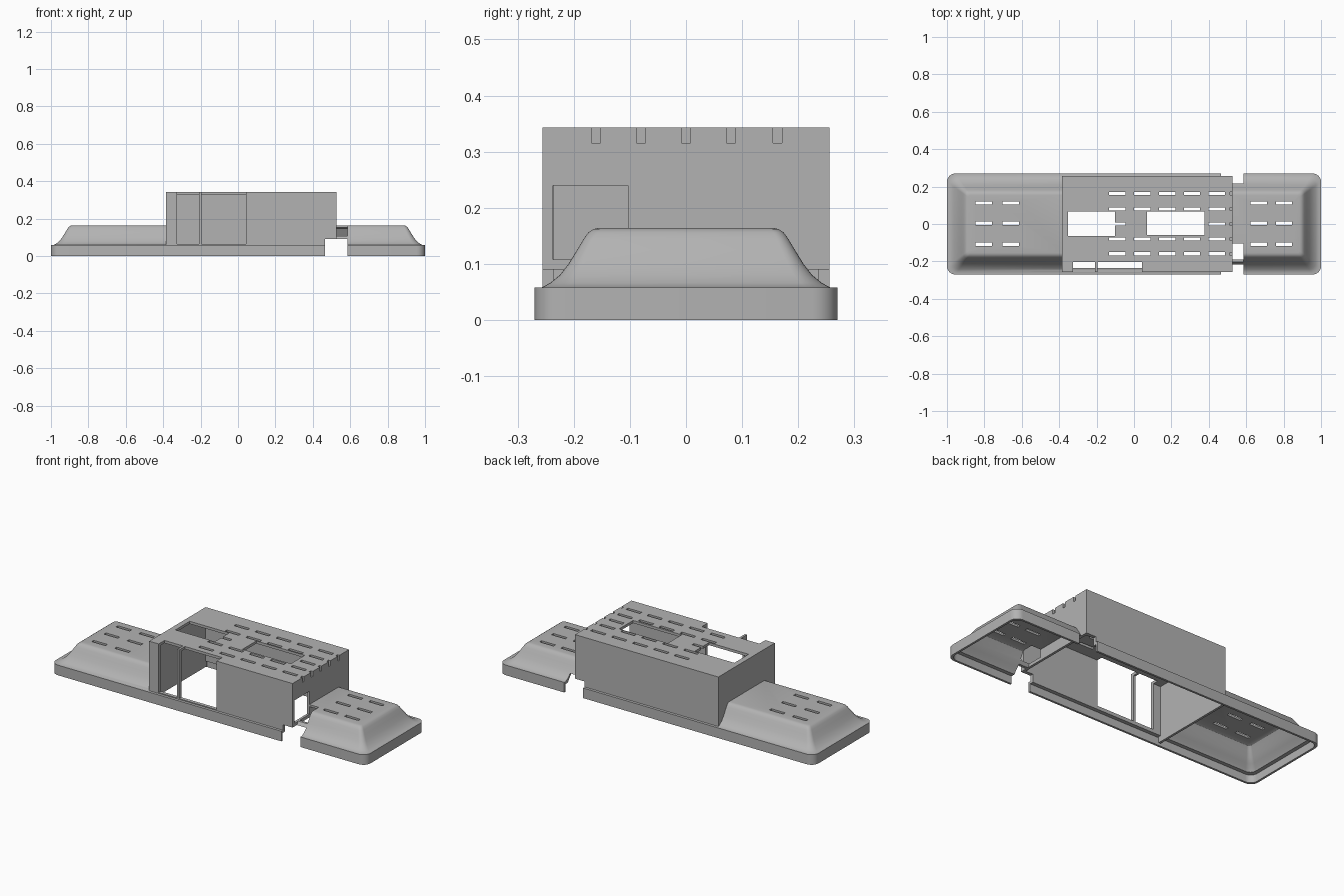
import bpy, bmesh, math

old = bpy.data.objects.get("Cube")
if old:
    bpy.data.objects.remove(old, do_unlink=True)

grey = bpy.data.materials.new("plain grey")
grey.use_nodes = True
GREY = (0.45, 0.45, 0.45, 1)
grey.diffuse_color = GREY
grey.node_tree.nodes["Principled BSDF"].inputs["Base Color"].default_value = GREY


def finish(bm, name):
    bmesh.ops.recalc_face_normals(bm, faces=bm.faces)
    mesh = bpy.data.meshes.new(name)
    bm.to_mesh(mesh)
    bm.free()
    mesh.materials.append(grey)
    ob = bpy.data.objects.new(name, mesh)
    bpy.context.collection.objects.link(ob)
    return ob


def boxes(name, bounds):
    """One object made of boxes, each given as x0, x1, y0, y1, z0, z1."""
    bm = bmesh.new()
    for x0, x1, y0, y1, z0, z1 in bounds:
        for v in bmesh.ops.create_cube(bm, size=1)["verts"]:
            v.co = (x1 if v.co.x > 0 else x0,
                    y1 if v.co.y > 0 else y0,
                    z1 if v.co.z > 0 else z0)
    return finish(bm, name)


def ring(inset, z):
    """Rounded rectangle outline, inset from the overall footprint."""
    r = 0.045 - 0.28 * inset
    hx, hy = 1 - inset - r, 0.27 - inset - r
    corners = ((hx, hy), (-hx, hy), (-hx, -hy), (hx, -hy))
    return [(cx + r * math.cos(a), cy + r * math.sin(a), z)
            for q, (cx, cy) in enumerate(corners)
            for a in [math.pi / 2 * (q + i / 6) for i in range(7)]]


def loft(name, profile):
    bm = bmesh.new()
    rows = [[bm.verts.new(p) for p in ring(*step)] for step in profile]
    n = len(rows[0])
    for low, high in zip(rows, rows[1:]):
        for i in range(n):
            j = (i + 1) % n
            bm.faces.new((low[i], low[j], high[j], high[i]))
    bm.faces.new(rows[0])
    bm.faces.new(rows[-1])
    return finish(bm, name)


def cut(ob, cutter):
    mod = ob.modifiers.new("cut", "BOOLEAN")
    mod.operation = "DIFFERENCE"
    mod.solver = "EXACT"
    mod.use_self = True
    mod.object = cutter
    bpy.context.view_layer.objects.active = ob
    bpy.ops.object.modifier_apply(modifier=mod.name)
    bpy.data.objects.remove(cutter, do_unlink=True)


def slots(columns, rows, z0, z1):
    return [(x, x + 0.088, y - 0.009, y + 0.009, z0, z1)
            for x in columns for y in rows]


# Openings shared by the low shell and the tall housing
side_notch = [(0.465, 0.585, -0.4, 0.4, -0.1, 0.09)]
port = [(0.50, 0.585, -0.237, -0.103, 0.108, 0.24)]
front_windows = [(-0.325, -0.208, -0.256, -0.203, 0.064, 0.4),
                 (-0.195, 0.042, -0.256, -0.203, 0.064, 0.4)]
front_windows = [(a, b, -0.3, d, e, f) for a, b, c, d, e, f in front_windows]

# Low shell: upright rim, flared slope and flat raised top
low_shell = loft("low_shell", [
    (0, 0), (0, 0.058), (0.013, 0.058), (0.028, 0.066), (0.045, 0.08),
    (0.06, 0.099), (0.076, 0.125), (0.088, 0.145), (0.096, 0.156),
    (0.105, 0.162), (0.115, 0.164)])
cut(low_shell, loft("shell_cavity", [
    (0.012, -0.05), (0.012, 0.044), (0.034, 0.044), (0.042, 0.058),
    (0.058, 0.076), (0.075, 0.1), (0.09, 0.127), (0.102, 0.146),
    (0.115, 0.152)]))
cut(low_shell, boxes("housing_space", [(-0.38, 0.52, -0.236, 0.236, -0.1, 0.3)]))
cut(low_shell, boxes("notch", side_notch))
cut(low_shell, boxes("port", port))
cut(low_shell, boxes("windows", front_windows))
cut(low_shell, boxes("shell_vents", slots(
    (-0.848, -0.702, 0.622, 0.758), (-0.108, 0.004, 0.112), 0.12, 0.2)))

# Tall housing with open underside
housing = boxes("tall_housing", [(-0.385, 0.526, -0.256, 0.256, 0.045, 0.343)])
cut(housing, boxes("housing_cavity", [(-0.372, 0.512, -0.236, 0.236, -0.1, 0.328)]))
cut(housing, boxes("notch", side_notch))
cut(housing, boxes("port", port))
cut(housing, boxes("windows", front_windows))

# Roof openings, vents, and the vent notches along the right wall
cut(housing, boxes("roof_windows", [(-0.353, -0.102, -0.064, 0.066, 0.3, 0.4),
                                    (0.07, 0.378, -0.06, 0.066, 0.3, 0.4)]))
columns = [-0.133 + 0.133 * i for i in range(5)]
vent_rows = (-0.16, -0.08, 0.08, 0.163)
cut(housing, boxes("roof_vents", slots(columns, vent_rows, 0.3, 0.4)))
cut(housing, boxes("middle_vents", slots((columns[0], columns[-1]), (0,), 0.3, 0.4)))
cut(housing, boxes("wall_vents", [(0.513, 0.6, y - 0.008, y + 0.008, 0.315, 0.4)
                                  for y in vent_rows + (0,)]))

# Partition continuing the left housing wall down to the underside
boxes("left_partition", [(-0.385, -0.372, -0.25, 0.25, 0.01, 0.1)])

# Smooth slopes, crisp edges
bpy.ops.object.select_all(action="DESELECT")
low_shell.select_set(True)
bpy.context.view_layer.objects.active = low_shell
bpy.ops.object.shade_smooth_by_angle(angle=math.radians(30))
